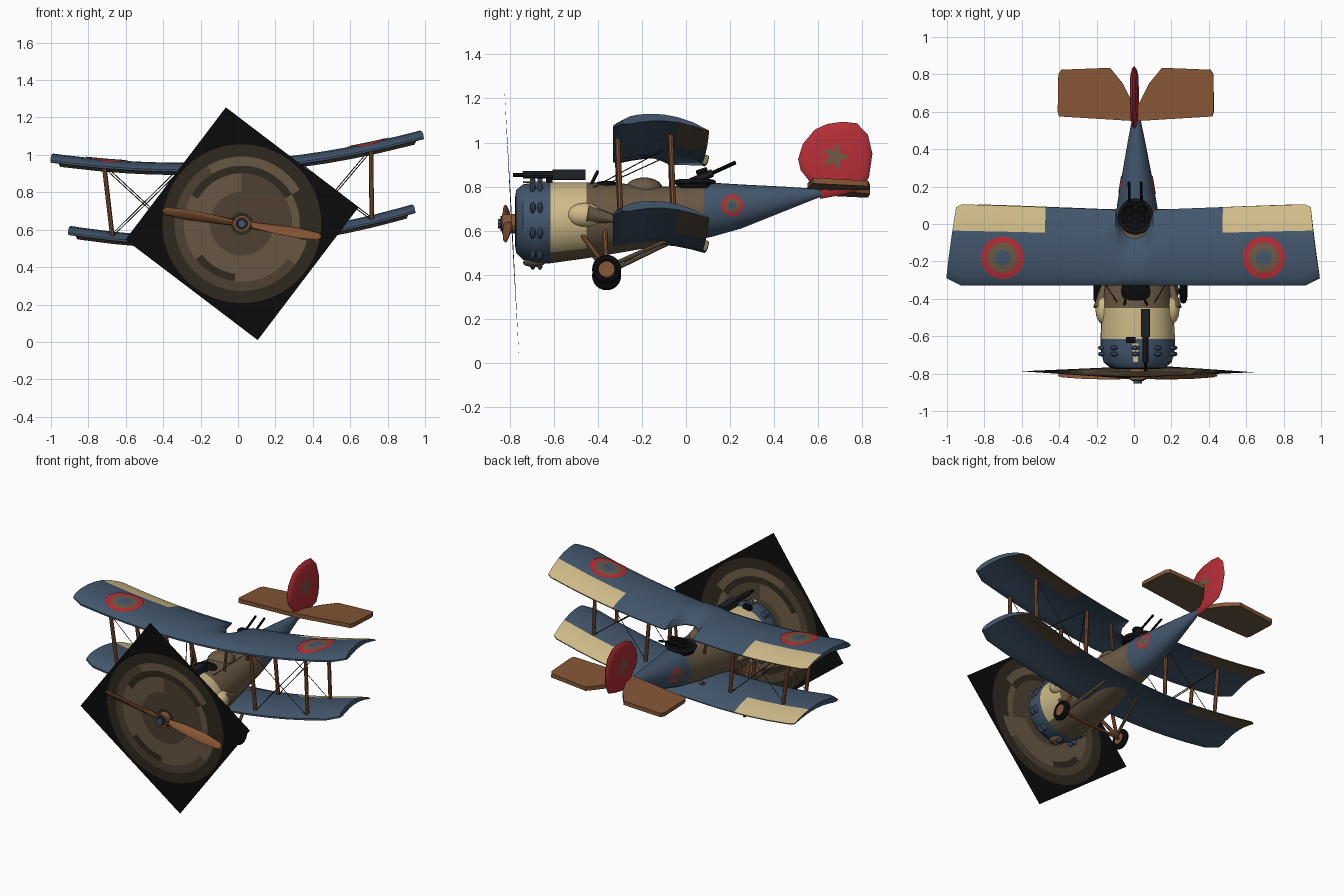
import bpy, bmesh, math
from mathutils import Vector, Matrix

if "Cube" in bpy.data.objects:
    bpy.data.objects.remove(bpy.data.objects["Cube"])

def lin(c):
    c /= 255
    return c / 12.92 if c < .04 else ((c + .055) / 1.055) ** 2.4

M = {}
for n, rgb in dict(blue=(66, 86, 108), cream=(208, 188, 137), drab=(107, 90, 69), red=(180, 45, 55),
                   wood=(133, 85, 53), black=(12, 12, 12), gunmetal=(30, 32, 36), dark_brown=(48, 41, 31),
                   mid_brown=(80, 67, 51)).items():
    M[n] = bpy.data.materials.new(n)
    M[n].diffuse_color = [lin(c) for c in rgb] + [1]
NAMES = list(M)

# whole aircraft is banked slightly about the propeller axis
HUB = Vector((.02, 0, .635))
BANK = Matrix.Translation(HUB) @ Matrix.Rotation(-math.radians(3.6), 4, 'Y') @ Matrix.Translation((0, 0, -HUB.z))

def finish(name, bm, rule, closed=True, angle=35):
    """rule: colour name, or function(centre, normal) -> colour name"""
    if closed:
        bmesh.ops.recalc_face_normals(bm, faces=bm.faces[:])
    bm.normal_update()
    used = []
    for f in bm.faces:
        c = rule if isinstance(rule, str) else rule(f.calc_center_median(), f.normal)
        if c not in used:
            used.append(c)
        f.material_index = used.index(c)
        f.smooth = True
    bm.transform(BANK)
    me = bpy.data.meshes.new(name)
    bm.to_mesh(me)
    bm.free()
    for c in used:
        me.materials.append(M[c])
    me.set_sharp_from_angle(angle=math.radians(angle))
    ob = bpy.data.objects.new(name, me)
    bpy.context.collection.objects.link(ob)
    return ob

def loft(name, rings, rule, angle=35):
    bm = bmesh.new()
    R = [[bm.verts.new(p) for p in r] for r in rings]
    n = len(R[0])
    for a, b in zip(R, R[1:]):
        for i in range(n):
            bm.faces.new((a[i], a[(i + 1) % n], b[(i + 1) % n], b[i]))
    bm.faces.new(R[0])
    bm.faces.new(R[-1])
    return finish(name, bm, rule, angle=angle)

def rod(name, p, q, r, mat, sides=8, r2=None):
    p, q = Vector(p), Vector(q)
    bm = bmesh.new()
    bmesh.ops.create_cone(bm, cap_ends=True, segments=sides, radius1=r, radius2=r if r2 is None else r2,
                          depth=(q - p).length)
    bm.transform(Matrix.Translation((p + q) / 2) @ (q - p).to_track_quat('Z', 'Y').to_matrix().to_4x4())
    return finish(name, bm, mat)

def ball(name, c, s, mat, seg=12):
    bm = bmesh.new()
    bmesh.ops.create_uvsphere(bm, u_segments=seg, v_segments=seg // 2 + 2, radius=1)
    bm.transform(Matrix.Translation(c) @ Matrix.Diagonal((*s, 1)))
    return finish(name, bm, mat)

def box(name, c, s, mat):
    bm = bmesh.new()
    bmesh.ops.create_cube(bm, size=1)
    bm.transform(Matrix.Translation(c) @ Matrix.Diagonal((*s, 1)))
    return finish(name, bm, mat)

def torus(name, c, R, r, axis, mat, seg=24):
    bm = bmesh.new()
    q = Vector(axis).to_track_quat('Z', 'Y').to_matrix()
    V = [[bm.verts.new(Vector(c) + q @ Vector(((R + r * math.cos(b)) * math.cos(a), (R + r * math.cos(b)) * math.sin(a),
          r * math.sin(b)))) for b in [j * math.pi / 4 for j in range(8)]]
         for a in [i * 2 * math.pi / seg for i in range(seg)]]
    for i in range(seg):
        for j in range(8):
            k, l = (i + 1) % seg, (j + 1) % 8
            bm.faces.new((V[i][j], V[k][j], V[k][l], V[i][l]))
    return finish(name, bm, mat)

def rings(name, radii, place, colour, seg=32):
    """flat disc of concentric rings; place(u, v) -> point, colour(ring, angle)"""
    bm = bmesh.new()
    cols = {}
    ang = [2 * math.pi * i / seg for i in range(seg)]
    rad = [r if callable(r) else (lambda a, r=r: r) for r in radii]
    V = [[bm.verts.new(place(r(a) * math.cos(a), r(a) * math.sin(a))) for a in ang] for r in rad]
    mid = bm.verts.new(place(0, 0))
    order = []
    for k in range(len(V)):
        for i in range(seg):
            j = (i + 1) % seg
            bm.faces.new((mid, V[0][i], V[0][j]) if k == 0 else (V[k-1][i], V[k][i], V[k][j], V[k-1][j]))
            order.append(colour(k, math.degrees(ang[i])))
    it = iter(order)
    return finish(name, bm, lambda c, n: next(it), closed=False)

# ---- fuselage: y, bottom, top, half width
ST = [(-.775, .53, .75, .11), (-.77, .5, .785, .145), (-.74, .468, .81, .182), (-.68, .45, .82, .197),
      (-.615, .452, .82, .2), (-.45, .475, .82, .19), (-.3, .5, .815, .17), (-.1, .535, .8, .137), (.08, .565, .81, .11),
      (.12, .573, .818, .104), (.25, .61, .81, .082), (.45, .69, .8, .045), (.6, .75, .79, .015), (.64, .765, .785, .006)]

def section(y):
    for a, b in zip(ST, ST[1:]):
        if a[0] <= y <= b[0]:
            t = (y - a[0]) / (b[0] - a[0])
            return [a[i] + (b[i] - a[i]) * t for i in (1, 2, 3)]

def hull_colour(c, n):
    if c.y < -.772: return 'black'
    if c.y < -.615 or c.y > .08: return 'blue'
    return 'cream' if c.y < -.45 and n.z > -.75 else 'drab'
loft('fuselage', [[(w * math.cos(a), y, (lo + hi) / 2 + (hi - lo) / 2 * math.sin(a))
     for a in [math.pi * i / 14 for i in range(28)]] for y, lo, hi, w in ST], hull_colour)

def hull_side(s):
    def place(u, v):
        y, z = .21 + u, .71 + v
        lo, hi, w = section(y)
        return (s * (w * math.sqrt(max(0, 1 - ((z - (lo + hi) / 2) / ((hi - lo) / 2)) ** 2)) + .004), y, z)
    return place

# cowl bumps in pairs, exhaust stub and cream strip
for i in range(10):
    a = math.radians(18 + 36 * i)
    for y in (-.695, -.662):
        ball('cowl_bump', (.198 * math.cos(a), y, .635 + .187 * math.sin(a)), (.022, .013, .026), 'blue', 8)
ball('chin_intake', (0, -.69, .455), (.04, .05, .02), 'drab')
box('cowl_strip', (.0, -.69, .822), (.03, .1, .008), 'cream')

# ---- wings
T = [0, .03, .1, .2, .35, .5, .675, .85, 1]
def wing_z(x, t, z0, bend, side):
    thick = .017 * math.sqrt(min(1, t * 8 + .02)) * (1 - t) ** .6 + .003
    return z0 + bend * x * x + .15 * t * (1 - t) - .02 * t + side * thick

def wing(name, z0, bend, span, cut):
    half = [(.2, -.33, .08), (.33, -.33, .085), (.475, -.33, .09), (.6, -.33, .095), (.75, -.33, .1),
            (.92, -.33, .105), (1, -.29, .09)]
    core = [(0, -.33, -.08), (.045, -.33, -.065), (.08, -.33, -.01), (.1, -.33, .075)] if cut else [(0, -.33, .08)]
    half = core + half
    full = [(-1, h) for h in half[:0:-1]] + [(1, h) for h in half]
    R = []
    for s, (x, le, te) in full:
        ring = []
        for side, ts in ((1, T), (-1, T[::-1])):
            for t in ts:
                X = (x - (.05 * t if x == 1 else 0)) * span
                ring.append((s * X, le + (te - le) * t, wing_z(X, t, z0, bend, side)))
        R.append(ring)
    def col(c, n):
        if .475 < abs(c.x) / span < .97 and c.y > -.045:
            return 'cream' if n.z > 0 else 'drab'
        return 'blue'
    loft(name, R, col)
UP, LOW = (.925, .105), (.53, .125)
wing('upper_wing', *UP, 1, True)
wing('lower_wing', *LOW, .93, False)

for s in (-1, 1):
    # roundels on upper wing and fuselage
    col = lambda k, a: ('blue', 'drab', 'red')[k]
    rings('wing_roundel', [.042, .08, .114], lambda u, v: (s * .7 + u, -.18 + v,
          wing_z(.7 + s * u, (.15 + v) / .43, *UP, 1) + .005), col)
    rings('fuselage_roundel', [.018, .034, .05], hull_side(s), col, 20)
    # struts and bracing wires
    for y in (-.305, -.065):
        t = (y + .33) / .43
        zu = lambda x: wing_z(x, t, *UP, -1)
        zl = lambda x: wing_z(x, t, *LOW, 1)
        for xt, xb in ((.715, .695), (.31, .31)):
            rod('wing_strut', (s * xt, y - .005, zu(xt) + .01), (s * xb, y + .01, zl(xb) - .01), .012, 'wood')
        rod('cabane_strut', (s * .13, y, zu(.13) + .01), (s * .1, y, .76), .009, 'wood')
        rod('brace_wire', (s * .71, y, zu(.71)), (s * .32, y, zl(.32)), .0025, 'dark_brown', 4)
        rod('brace_wire', (s * .32, y, zu(.32)), (s * .69, y, zl(.69)), .0025, 'dark_brown', 4)
    rod('nose_wire', (s * .1, -.42, .79), (s * .3, -.1, .95), .0025, 'dark_brown', 4)
    # side fairing
    ball('side_fairing', (s * .175, -.46, .66), (.05, .08, .055), 'cream', 16)
    rod('fairing_tail', (s * .195, -.45, .665), (s * .175, -.31, .64), .042, 'drab', 12, .015)
    # landing gear
    w = Vector((s * .23, -.36, .41))
    torus('tyre', w, .047, .019, (1, 0, 0), 'black')
    rod('wheel_disc', w - Vector((.014, 0, 0)), w + Vector((.014, 0, 0)), .042, 'wood', 20)
    foot = Vector((s * .2, -.36, .42))
    rod('gear_strut', foot, (s * .15, -.5, .61), .011, 'wood')
    rod('gear_strut', foot, (s * .15, -.37, .62), .011, 'wood')
    rod('gear_strut', foot, (s * .11, -.03, .575), .01, 'drab')
    # tailplane
    P = [(0, .55), (.41, .575), (.418, .6), (.415, .8), (.4, .825), (.14, .835), (.07, .75), (.02, .65), (0, .62)]
    loft('tailplane', [[(s * x, y, .802 - .05 * (y - .56) + d) for x, y in P] for d in (-.013, .013)],
         lambda c, n: 'wood' if n.z > -.5 else 'drab')
rod('axle', (-.23, -.36, .41), (.23, -.36, .41), .01, 'wood')

# ---- fin and rudder with a small emblem
F = [(.61, .745), (.555, .83), (.52, .875), (.508, .925), (.53, .995), (.585, 1.06), (.64, 1.085), (.71, 1.095),
     (.775, 1.088), (.825, 1.035), (.845, .95), (.83, .845), (.8, .79), (.72, .765)]
loft('fin', [[(x, .69 + (y - .69) * k, .92 + (z - .92) * k) for y, z in F]
     for x, k in ((-.016, .8), (-.01, .93), (0, 1), (.01, .93), (.016, .8))], 'red', 50)
for s in (-1, 1):
    rings('fin_emblem', [lambda a: .042 + .022 * math.cos(5 * a)],
          lambda u, v: (s * .0185, .675 + u, .935 + v), lambda k, a: 'drab', 20)

# ---- propeller, hub and swirling disc
pa = math.radians(-13)
u, v, n = Vector((math.cos(pa), 0, math.sin(pa))), Vector((-math.sin(pa), 0, math.cos(pa))), Vector((0, 1, 0))
blade = []
for d, w, th in ((-.43, .008, .003), (-.41, .022, .005), (-.3, .033, .007), (-.15, .03, .011), (-.05, .02, .016),
                 (.05, .02, .016), (.15, .03, .011), (.3, .033, .007), (.41, .022, .005), (.43, .008, .003)):
    a = math.copysign(1.0 - 1.4 * abs(d), d)
    e1, e2 = v * math.cos(a) + n * math.sin(a), n * math.cos(a) - v * math.sin(a)
    blade.append([Vector((0, -.81, .632)) + u * d + e1 * w * math.cos(b) + e2 * th * math.sin(b)
                  for b in [i * math.pi / 5 for i in range(10)]])
loft('propeller', blade, 'wood')
rod('propeller_hub', (0, -.835, .632), (0, -.77, .632), .045, 'wood', 16)
rod('hub_plate', (0, -.84, .632), (0, -.83, .632), .034, 'gunmetal', 12)
rod('hub_cap', (0, -.852, .632), (0, -.835, .632), .022, 'blue', 8)

pr = math.radians(4.2 - 45)
def disc_place(a, b):
    x, z = a * math.cos(pr) - b * math.sin(pr), a * math.sin(pr) + b * math.cos(pr)
    return (x, -.79 - .054 * z, .632 + z)
def disc_colour(k, a):
    if k == 0 or k == 5: return 'dark_brown'
    if k == 6: return 'black'
    if k == 3: return 'dark_brown' if 60 < a < 185 or 250 < a < 300 else 'drab'
    if k == 4: return 'dark_brown' if 20 < a < 60 else 'mid_brown' if a > 150 else 'drab'
    return 'mid_brown' if k == 1 or (k == 2 and 20 < a < 120) else 'drab'
rings('propeller_disc', [.06, .17, .27, .31, .36, .425,
      lambda a: .444 / max(abs(math.cos(a)), abs(math.sin(a)))], disc_place, disc_colour, 48)

# ---- cockpits
ball('front_cockpit', (0, -.36, .8), (.08, .07, .026), 'black', 16)
rod('windscreen', (-.06, -.43, .81), (-.05, -.4, .87), .006, 'gunmetal')
rod('windscreen', (.06, -.43, .81), (.05, -.4, .87), .006, 'gunmetal')
ball('cockpit_coaming', (0, -.19, .79), (.085, .085, .052), 'drab', 16)
rod('rear_cockpit', (0, .04, .79), (0, .04, .816), .083, 'black', 24)
torus('gun_ring', (0, .04, .82), .085, .011, (0, 0, 1), 'gunmetal')

# ---- front gun
box('front_gun_body', (.055, -.53, .85), (.045, .15, .045), 'gunmetal')
rod('front_gun_jacket', (.055, -.6, .852), (.055, -.74, .85), .017, 'gunmetal', 10)
rod('front_gun_muzzle', (.055, -.74, .85), (.055, -.785, .85), .009, 'black')
box('ammunition_box', (-.025, -.62, .83), (.05, .03, .03), 'black')

# ---- rear twin guns
for x in (-.03, .035):
    rod('rear_gun_body', (x, .02, .82), (x, .12, .862), .016, 'gunmetal', 6)
    rod('rear_gun_barrel', (x, .12, .862), (x, .225, .91), .007, 'black')
    rod('rear_gun_drum', (x, .075, .86), (x, .069, .878), .026, 'black', 12)
rod('rear_gun_mount', (0, .1, .8), (0, .07, .845), .012, 'gunmetal')
rod('rear_gun_crossbar', (-.04, .07, .842), (.045, .07, .842), .008, 'gunmetal')

for m in bpy.data.materials:
    if m.users and not m.is_grease_pencil:
        m.use_nodes = True
        m.node_tree.nodes["Principled BSDF"].inputs["Base Color"].default_value = m.diffuse_color
